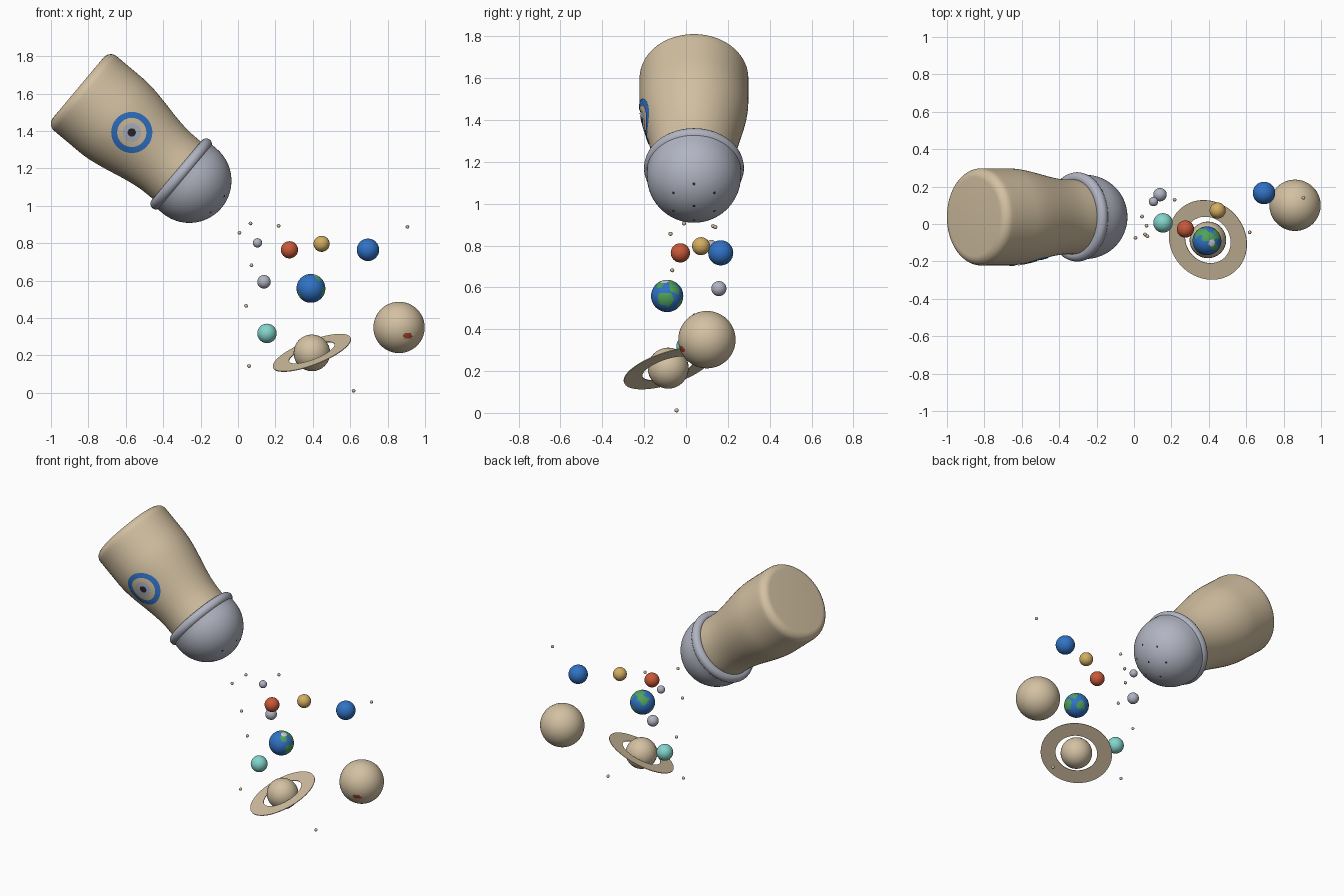
import bpy
import bmesh
from math import sin, cos, pi, radians, sqrt
from mathutils import Matrix, Vector

if "Cube" in bpy.data.objects:
    bpy.data.objects.remove(bpy.data.objects["Cube"])


def material(name, r, g, b):
    m = bpy.data.materials.new(name)
    m.use_nodes = True
    m.diffuse_color = (r, g, b, 1)
    bsdf = next(n for n in m.node_tree.nodes if n.type == 'BSDF_PRINCIPLED')
    bsdf.inputs["Base Color"].default_value = (r, g, b, 1)
    bsdf.inputs["Roughness"].default_value = 0.6
    return m


TAN = material("warm tan", .65, .53, .36)
GREY = material("metal grey", .44, .46, .54)
BLUE = material("ocean blue", .03, .17, .56)
RED = material("rust red", .58, .10, .04)
GOLD = material("gold", .65, .42, .12)
CYAN = material("pale cyan", .23, .66, .60)
GREEN = material("land green", .08, .36, .10)
DARK = material("near black", .02, .02, .03)
BRICK = material("storm brick", .40, .06, .025)
ICE = material("ice white", .60, .62, .62)


def add(name, bm, mats, matrix=None, smooth=True):
    mesh = bpy.data.meshes.new(name)
    bm.to_mesh(mesh)
    bm.free()
    ob = bpy.data.objects.new(name, mesh)
    bpy.context.scene.collection.objects.link(ob)
    for m in mats:
        mesh.materials.append(m)
    if matrix:
        ob.matrix_world = matrix
    if smooth:
        bpy.ops.object.select_all(action='DESELECT')
        ob.select_set(True)
        bpy.context.view_layer.objects.active = ob
        bpy.ops.object.shade_smooth_by_angle(angle=radians(40))
    return ob


def lathe(name, profile, mat, matrix, steps=72):
    """Spin (radius, height) points about local z."""
    bm = bmesh.new()
    vs = [bm.verts.new((r, 0, z)) for r, z in profile]
    es = [bm.edges.new(p) for p in zip(vs, vs[1:])]
    bmesh.ops.spin(bm, geom=vs + es, cent=(0, 0, 0), axis=(0, 0, 1),
                   angle=2 * pi, steps=steps, use_duplicate=False)
    bmesh.ops.remove_doubles(bm, verts=bm.verts, dist=1e-5)
    bmesh.ops.recalc_face_normals(bm, faces=bm.faces)
    return add(name, bm, [mat], matrix)


def ball(name, loc, r, mats, rule=None, seg=32):
    """Sphere; rule maps a face direction to a material slot."""
    bm = bmesh.new()
    bmesh.ops.create_uvsphere(bm, u_segments=seg, v_segments=seg // 2, radius=r)
    if rule:
        for f in bm.faces:
            f.material_index = rule(f.calc_center_median().normalized())
    return add(name, bm, mats, Matrix.Translation(loc))


# Shaker frame: origin at the dome centre, local z runs toward the base
SHAKER = Matrix.Translation((-.26, .038, 1.134)) @ Matrix.Rotation(radians(-50), 4, 'Y')
R_DOME, BASE, FILLET = .225, .775, .05


def body_radius(s):
    t = min(max((s - .13) / .42, 0), 1)
    return .20 + .06 * t * t * (3 - 2 * t)


# Shaker body with a waisted neck and a rounded base
top = BASE - FILLET
profile = [(0, .04)] + [(body_radius(s), s) for s in (.04 + (top - .04) * i / 24 for i in range(25))]
for i in range(1, 9):
    a = i * pi / 16
    profile.append((.26 - FILLET + FILLET * cos(a), top + FILLET * sin(a)))
lathe("shaker_body", profile + [(0, BASE)], TAN, SHAKER)

# Shaker cap: dome and rounded collar
arc = [i * pi / 40 for i in range(21)]
lathe("cap_dome", [(R_DOME * sin(a), -R_DOME * cos(a)) for a in arc]
      + [(R_DOME, .05), (0, .05)], GREY, SHAKER)
ring = [i * pi / 8 for i in range(17)]
lathe("cap_collar", [(.208 + .031 * cos(a), .057 + .031 * sin(a)) for a in ring], GREY, SHAKER)

# Pouring holes in the dome
bm = bmesh.new()
tips = [(0, 0)] + [(radians(30), k * pi / 3) for k in range(6)]
for tilt, turn in tips:
    m = (Matrix.Rotation(turn, 4, 'Z') @ Matrix.Rotation(tilt, 4, 'Y')
         @ Matrix.Translation((0, 0, -R_DOME - .001)) @ Matrix.Rotation(pi, 4, 'X'))
    bmesh.ops.create_circle(bm, cap_ends=True, segments=10, radius=.007, matrix=m)
add("pouring_holes", bm, [DARK], SHAKER, False)


# Round emblem wrapped onto the front of the body
def emblem(name, inner, outer, mat, rows=3, steps=48):
    bm = bmesh.new()
    grid = []
    for j in range(rows + 1):
        rho = inner + (outer - inner) * j / rows
        row = []
        for i in range(steps):
            a = 2 * pi * i / steps
            v, s = rho * cos(a), .402 + rho * sin(a)
            row.append(bm.verts.new((v, -sqrt(body_radius(s) ** 2 - v * v) - .004, s)))
        grid.append(row)
    for a, b in zip(grid, grid[1:]):
        for i in range(steps):
            k = (i + 1) % steps
            bm.faces.new((a[i], b[i], b[k], a[k]))
    add(name, bm, [mat], SHAKER)


emblem("emblem_ring", .078, .11, BLUE)
emblem("emblem_disc", .022, .05, GREY)
emblem("emblem_centre", .0005, .022, DARK)

# Plain planets and moons
for name, loc, r, mat in (
        ("small_moon", (.104, .12, .802), .025, GREY),
        ("grey_planet", (.139, .157, .594), .036, GREY),
        ("red_planet", (.275, -.027, .765), .046, RED),
        ("gold_planet", (.447, .072, .797), .043, GOLD),
        ("blue_planet", (.695, .166, .765), .06, BLUE),
        ("cyan_planet", (.155, .006, .318), .052, CYAN),
        ("ringed_planet", (.395, -.085, .214), .098, TAN)):
    ball(name, loc, r, [mat])

# Ocean planet with green lands and an ice patch
lands = [((1, -.1, -.3), .5), ((.8, .5, .5), .3), ((.1, .3, .9), .4),
         ((-.5, .6, .6), .4), ((.2, .9, -.4), .35), ((-.8, -.2, -.5), .35),
         ((.5, -.5, .75), .25)]


def land_rule(d):
    if d.angle(Vector((.35, -.15, .92))) < .25:
        return 2
    wobble = .08 * sin(9 * d.x + 4 * d.z) + .06 * sin(11 * d.y)
    return int(any(d.angle(Vector(c)) < r + wobble for c, r in lands))


ball("ocean_planet", (.39, -.09, .559), .077, [BLUE, GREEN, ICE], land_rule, 72)


# Giant planet with an oval storm
def storm_rule(d):
    return int(d.y < 0 and ((d.x - .34) / .19) ** 2 + ((d.z + .33) / .11) ** 2 < 1)


ball("giant_planet", (.861, .10, .35), .137, [TAN, BRICK], storm_rule, 112)

# Tilted flat planet ring
tilt = Vector((-.344, -.29, .893)).to_track_quat('Z', 'Y').to_matrix().to_4x4()
lathe("planet_ring", [(.13, -.002), (.222, -.002), (.222, .002), (.13, .002), (.13, -.002)],
      TAN, Matrix.Translation((.395, -.085, .214)) @ tilt)

# Scattered salt grains
for i, loc in enumerate((
        (.008, -.074, .856), (.067, -.01, .906), (.217, .13, .893), (.906, .14, .888),
        (.072, -.066, .682), (.043, .04, .465), (.059, -.056, .144), (.618, -.045, .012))):
    ball("salt_grain_%d" % (i + 1), loc, .01, [TAN], seg=12)
